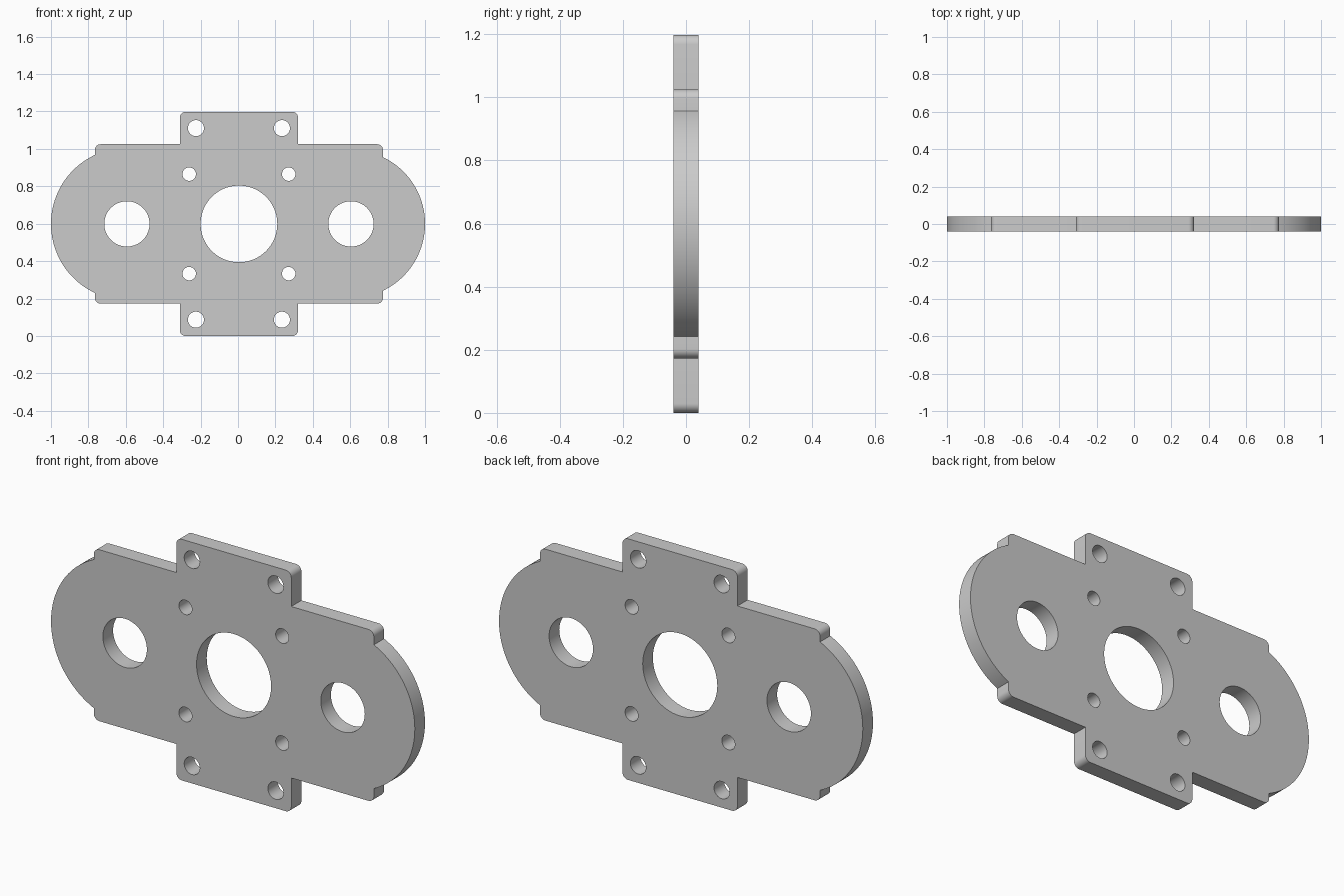
import bpy, bmesh
from math import sin, cos, asin, pi, radians

if "Cube" in bpy.data.objects:
    bpy.data.objects.remove(bpy.data.objects["Cube"])

CX, CZ = 0.005, 0.599      # plate centre
HALF_T = 0.04              # half thickness
TAB_W, TAB_H = 0.316, 0.599
SHOULDER_W, SHOULDER_H = 0.77, 0.426
FILLET = 0.03


def arc(x, z, r, a0, a1, n):
    return [(x + r * cos(a0 + (a1 - a0) * i / n),
             z + r * sin(a0 + (a1 - a0) * i / n)) for i in range(n + 1)]


def quarter(end_centre, end_radius):
    """Outline of one quadrant, from the end tip round to the tab top."""
    dx = SHOULDER_W - end_centre
    rise = (end_radius ** 2 - dx ** 2) ** 0.5
    pts = arc(end_centre, 0, end_radius, 0, asin(rise / end_radius), 28)
    pts += arc(SHOULDER_W - FILLET, SHOULDER_H - FILLET, FILLET, 0, pi / 2, 8)
    pts.append((TAB_W, SHOULDER_H))
    pts += arc(TAB_W - FILLET, TAB_H - FILLET, FILLET, 0, pi / 2, 8)
    return pts


# Outline: the two rounded ends differ slightly, top and bottom mirror
right = quarter(0.599, 0.396)
left = [(-x, z) for x, z in quarter(0.598, 0.407)]
upper = right + left[::-1]
outline = upper + [(x, -z) for x, z in upper[-2:0:-1]]

# Holes: centre bore, side bores, screw holes and tab holes
holes = [(0, 0, 0.205, 96)]
for sx in (-1, 1):
    holes.append((sx * 0.599, 0, 0.121, 64))
    for sz in (-1, 1):
        holes.append((sx * 0.266, sz * 0.266, 0.036, 32))
        holes.append((sx * 0.23, sz * 0.512, 0.043, 32))
loops = [outline] + [arc(x, z, r, 0, 2 * pi, n)[:-1] for x, z, r, n in holes]

# Filled and extruded profile, stood upright
curve = bpy.data.curves.new("mounting_plate", 'CURVE')
curve.dimensions = '2D'
curve.fill_mode = 'BOTH'
curve.extrude = HALF_T
for pts in loops:
    spline = curve.splines.new('POLY')
    spline.points.add(len(pts) - 1)
    for p, (x, z) in zip(spline.points, pts):
        p.co = (x + CX, z + CZ, 0, 1)
    spline.use_cyclic_u = True

plate = bpy.data.objects.new("mounting_plate", curve)
bpy.context.collection.objects.link(plate)
plate.rotation_euler.x = radians(90)
bpy.context.view_layer.objects.active = plate
plate.select_set(True)
bpy.ops.object.convert(target='MESH')
bpy.ops.object.transform_apply(location=False, rotation=True, scale=False)

# Weld caps to walls and keep the edges crisp
plate = bpy.context.object
bm = bmesh.new()
bm.from_mesh(plate.data)
bmesh.ops.remove_doubles(bm, verts=bm.verts, dist=1e-5)
bmesh.ops.recalc_face_normals(bm, faces=bm.faces)
bmesh.ops.dissolve_limit(bm, angle_limit=radians(0.1), verts=bm.verts, edges=bm.edges)
bmesh.ops.triangulate(bm, faces=[f for f in bm.faces if len(f.verts) > 4])
bm.to_mesh(plate.data)
bm.free()
bpy.ops.object.shade_smooth_by_angle(angle=radians(30))
